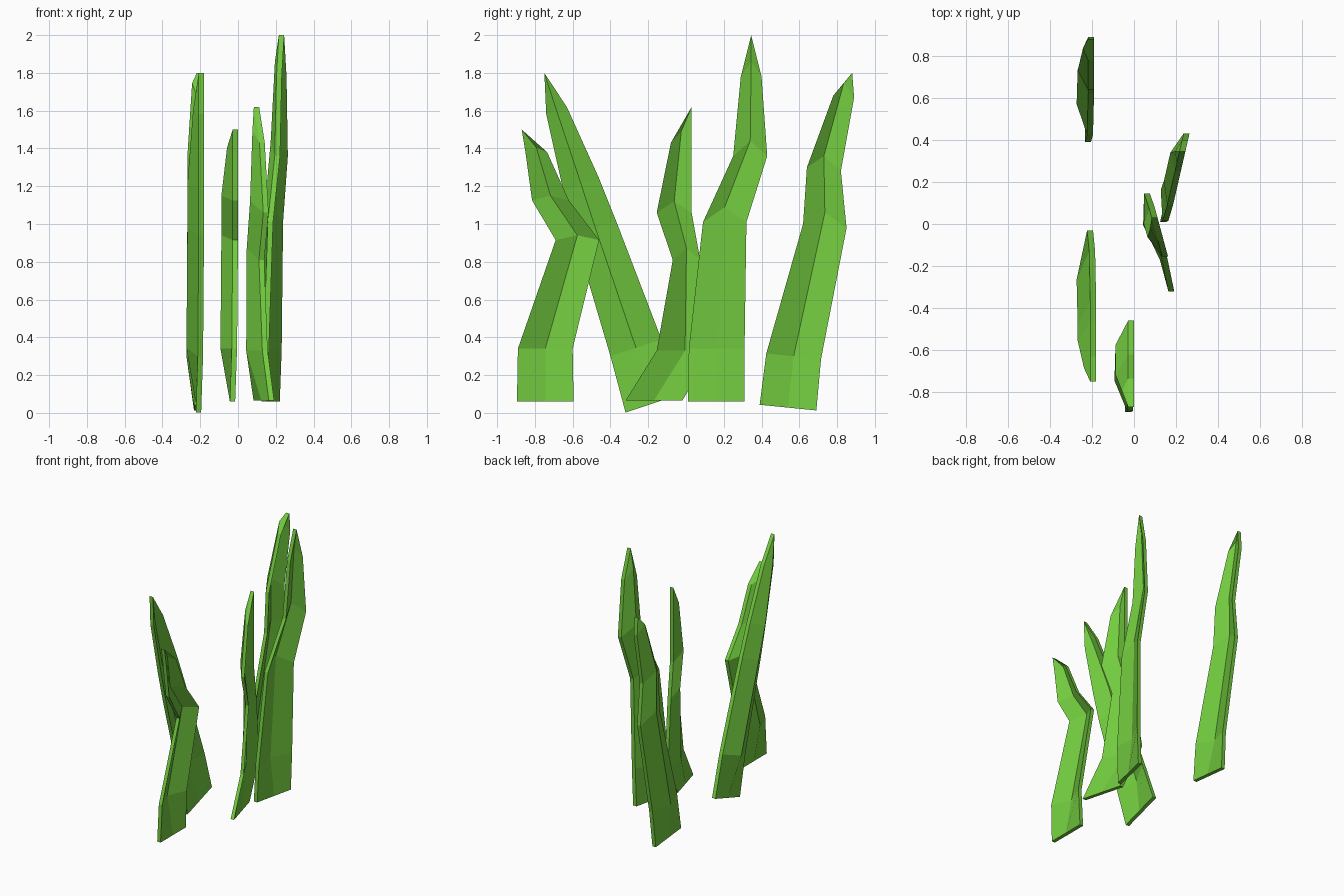
import bpy, bmesh

if "Cube" in bpy.data.objects:
    bpy.data.objects.remove(bpy.data.objects["Cube"])

green = bpy.data.materials.new("leaf_green")
green.diffuse_color = (0.17, 0.6, 0.05, 1)
green.use_nodes = True
green.node_tree.nodes["Principled BSDF"].inputs["Base Color"].default_value = green.diffuse_color

THICK = 0.028
FOLD = (0, 1, 1, 1, 0.5, 0)          # how far the midrib is folded back, base to tip
INSET = (0.015, 0.005, 0, 0, 0, 0)   # slight lean of the foot


def blade(name, x0, yaw, tilt, depth, lift, rows):
    """Folded leaf blade. Each row is left y, right y, height."""
    bm = bmesh.new()
    rings = []
    for i, (left, right, z) in enumerate(rows):
        mid = (left + right) / 2
        front = []
        for y in (left, mid, right):
            rib = y == mid
            x = x0 + yaw * y - INSET[i] - (depth * FOLD[i] if rib else 0)
            up = lift if rib and 2 <= i <= 4 else 0
            front.append((x, y, z + tilt * (y - mid) + up))
        back = [(x - THICK, y, h) for x, y, h in reversed(front)]
        rings.append([bm.verts.new(p) for p in front + back])
    # skin between rows, close the foot
    for a, b in zip(rings, rings[1:]):
        for k in range(6):
            n = (k + 1) % 6
            bm.faces.new((a[k], a[n], b[n], b[k]))
    a = rings[0]
    bm.faces.new((a[0], a[1], a[4], a[5]))
    bm.faces.new((a[1], a[2], a[3], a[4]))
    # collapse the tip to a short edge
    bmesh.ops.remove_doubles(bm, verts=bm.verts[:], dist=0.0005)
    bmesh.ops.recalc_face_normals(bm, faces=bm.faces[:])
    me = bpy.data.meshes.new(name)
    bm.to_mesh(me)
    bm.free()
    me.materials.append(green)
    ob = bpy.data.objects.new(name, me)
    bpy.context.collection.objects.link(ob)


# short crooked blade at the front
blade("front_short_blade", 0.0, 0, 0, 0.06, 0.025, [
    (-0.895, -0.595, 0.06), (-0.89, -0.60, 0.34), (-0.69, -0.46, 0.915),
    (-0.815, -0.62, 1.125), (-0.85, -0.735, 1.38), (-0.87, -0.87, 1.50)])

# tall blade leaning to the front
blade("front_leaning_blade", -0.18, 0, 0.33, 0.06, 0.0, [
    (-0.32, -0.03, 0.05), (-0.40, -0.13, 0.345), (-0.59, -0.37, 0.98),
    (-0.65, -0.46, 1.21), (-0.74, -0.63, 1.60), (-0.75, -0.75, 1.80)])

# small blade in the middle
blade("middle_small_blade", 0.12, -0.27, 0, 0.045, 0.06, [
    (-0.32, -0.02, 0.065), (-0.155, 0.145, 0.33), (-0.07, 0.075, 0.81),
    (-0.155, 0.03, 1.06), (-0.08, 0.03, 1.43), (0.03, 0.03, 1.62)])

# tallest blade
blade("tallest_blade", 0.165, 0.23, 0, 0.042, 0.08, [
    (0.01, 0.31, 0.06), (0.015, 0.31, 0.34), (0.09, 0.32, 1.01),
    (0.25, 0.43, 1.36), (0.29, 0.40, 1.78), (0.345, 0.345, 2.0)])

# blade at the back
blade("back_blade", -0.19, 0, -0.1, 0.05, 0.07, [
    (0.39, 0.69, 0.028), (0.425, 0.715, 0.30), (0.62, 0.85, 0.99),
    (0.64, 0.82, 1.29), (0.78, 0.89, 1.675), (0.88, 0.88, 1.80)])
